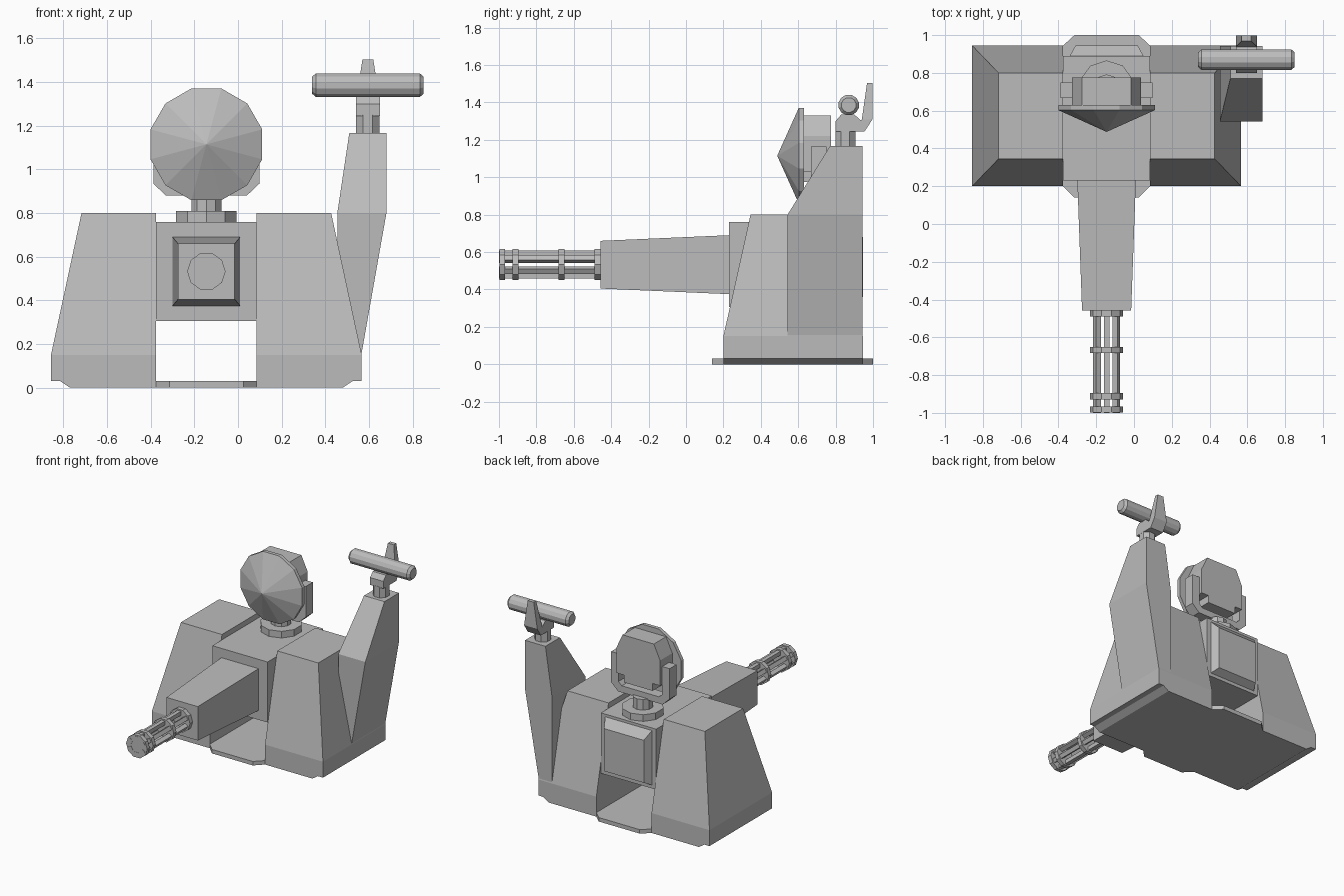
import bpy
import math
from mathutils import Vector

if "Cube" in bpy.data.objects:
    bpy.data.objects.remove(bpy.data.objects["Cube"], do_unlink=True)

gray = bpy.data.materials.new("plain_gray")
gray.use_nodes = True
gray.diffuse_color = (0.5, 0.5, 0.5, 1)
gray.node_tree.nodes["Principled BSDF"].inputs["Base Color"].default_value = (0.5, 0.5, 0.5, 1)

CX = -0.145  # middle of the body
AX = 0.595   # middle of the arm launcher


def loft(name, rings):
    """Skin a closed solid through rings that have equal point counts."""
    n = len(rings[0])
    verts = [p for ring in rings for p in ring]
    faces = [list(range(n)), list(range(len(verts) - n, len(verts)))]
    for r in range(len(rings) - 1):
        for i in range(n):
            j = (i + 1) % n
            faces.append([r * n + i, r * n + j, (r + 1) * n + j, (r + 1) * n + i])
    mesh = bpy.data.meshes.new(name)
    mesh.from_pydata(verts, [], faces)
    mesh.materials.append(gray)
    obj = bpy.data.objects.new(name, mesh)
    bpy.context.collection.objects.link(obj)
    bpy.context.view_layer.objects.active = obj
    obj.select_set(True)
    bpy.ops.object.mode_set(mode='EDIT')
    bpy.ops.mesh.select_all(action='SELECT')
    bpy.ops.mesh.normals_make_consistent(inside=False)
    bpy.ops.object.mode_set(mode='OBJECT')
    obj.select_set(False)
    return obj


def rect_z(z, x0, x1, y0, y1):
    return [(x0, y0, z), (x1, y0, z), (x1, y1, z), (x0, y1, z)]


def rect_y(y, x0, x1, z0, z1):
    return [(x0, y, z0), (x1, y, z0), (x1, y, z1), (x0, y, z1)]


def turned(name, center, axis, sides, stations, phase=0.5):
    """Faceted solid along an axis; stations are (offset, radius)."""
    c = Vector(center)
    k = "XYZ".index(axis)
    rings = []
    for offset, radius in stations:
        ring = []
        for i in range(sides):
            a = math.tau * (i + phase) / sides
            p = Vector((0, 0, 0))
            p[k] = offset
            p[(k + 1) % 3] = radius * math.cos(a)
            p[(k + 2) % 3] = radius * math.sin(a)
            ring.append(c + p)
        rings.append(ring)
    return loft(name, rings)


def plate_xz(name, outline, y0, y1):
    return loft(name, [[(CX + x, y, z) for x, z in outline] for y in (y0, y1)])


# Base plate with bulging middle at front and back
def base_ring(z, half):
    front = [(-half, 0.2), (-0.23, 0.2), (-0.17, 0.14), (0.17, 0.14), (0.23, 0.2), (half, 0.2)]
    back = [(half, 0.945), (0.23, 0.945), (0.17, 1.0), (-0.17, 1.0), (-0.23, 0.945), (-half, 0.945)]
    return [(CX + x, y, z) for x, y in front + back]


loft("base_plate", [base_ring(0, 0.625), base_ring(0.03, 0.67)])

# Tapered side blocks
for side, label in ((1, "left"), (-1, "right")):
    inner = CX + side * 0.23
    outer = CX + side * 0.712
    top = CX + side * 0.572
    loft(label + "_block", [
        rect_z(0.03, inner, outer, 0.2, 0.945),
        rect_z(0.15, inner, outer, 0.2, 0.945),
        rect_z(0.8, inner, top, 0.345, 0.8)])

# Central body and raised back panel
loft("central_body", [rect_y(y, CX - 0.23, CX + 0.23, 0.305, 0.76) for y in (0.23, 0.89)])
loft("back_panel", [rect_y(0.89, CX - 0.195, CX + 0.195, 0.33, 0.74),
                    rect_y(0.945, CX - 0.165, CX + 0.165, 0.36, 0.68)])

# Gun housing
loft("gun_housing", [rect_y(0.23, CX - 0.155, CX + 0.155, 0.375, 0.69),
                     rect_y(-0.457, CX - 0.13, CX + 0.13, 0.405, 0.66)])

# Rotary gun: square barrels held by four rings
GZ = 0.533
for i in range(6):
    a = math.tau * i / 6
    out = Vector((math.sin(a), 0, math.cos(a)))
    side = Vector((math.cos(a), 0, -math.sin(a)))
    rings = []
    for y in (-1.0, -0.457):
        mid = Vector((CX, y, GZ)) + out * 0.059
        rings.append([mid + (out * u + side * v) * 0.015
                      for u, v in ((-1, -1), (1, -1), (1, 1), (-1, 1))])
    loft("gun_barrel", rings)
for y0, y1 in ((-0.998, -0.967), (-0.928, -0.896), (-0.682, -0.65), (-0.49, -0.457)):
    turned("barrel_ring", (CX, 0, GZ), "Y", 10, [(y0, 0.088), (y1, 0.088)])

# Neck
turned("neck_disc", (CX, 0.72, 0), "Z", 10, [(0.76, 0.146), (0.81, 0.146)])
turned("neck_post", (CX, 0.72, 0), "Z", 10, [(0.81, 0.072), (0.89, 0.072)])

# U-shaped yoke around the head
yoke_half = [(0.185, 0.88), (0.243, 0.935), (0.243, 1.165), (0.182, 1.165), (0.182, 0.955), (0.155, 0.93)]
plate_xz("head_yoke", yoke_half + [(-x, z) for x, z in reversed(yoke_half)], 0.667, 0.75)

# Head box with clipped top corners and notched lower corners
head_half = [(0.12, 0.975), (0.12, 1.03), (0.182, 1.03), (0.182, 1.22), (0.13, 1.33)]
plate_xz("head_box", head_half + [(-x, z) for x, z in reversed(head_half)], 0.62, 0.775)

# Dish facing forward
turned("dish", (CX, 0, 1.115), "Y", 12, [(0.488, 0.001), (0.603, 0.265), (0.63, 0.265)])

# Raised arm, leaning out of the left block
loft("arm", [rect_z(0.15, 0.455, 0.565, 0.543, 0.943),
             rect_z(0.8, 0.455, 0.68, 0.543, 0.943),
             rect_z(1.167, 0.51, 0.68, 0.77, 0.943)])

# Launcher mount, bracket, rear finger and tube
turned("launcher_post", (AX, 0.852, 0), "Z", 8, [(1.165, 0.058), (1.25, 0.058)])
bracket = [(0.8, 1.245), (0.8, 1.3), (0.83, 1.335), (0.9, 1.335), (0.94, 1.3), (0.985, 1.3), (0.95, 1.245)]
loft("launcher_bracket", [[(x, y, z) for y, z in bracket] for x in (AX - 0.055, AX + 0.055)])
loft("rear_finger", [rect_z(1.245, AX - 0.055, AX + 0.055, 0.92, 0.955),
                     rect_z(1.31, AX - 0.055, AX + 0.055, 0.94, 0.997),
                     rect_z(1.503, AX - 0.025, AX + 0.025, 0.968, 0.997)])
turned("launcher_tube", (AX, 0.87, 1.386), "X", 12,
       [(-0.256, 0.04), (-0.238, 0.056), (0.238, 0.056), (0.256, 0.04)])
